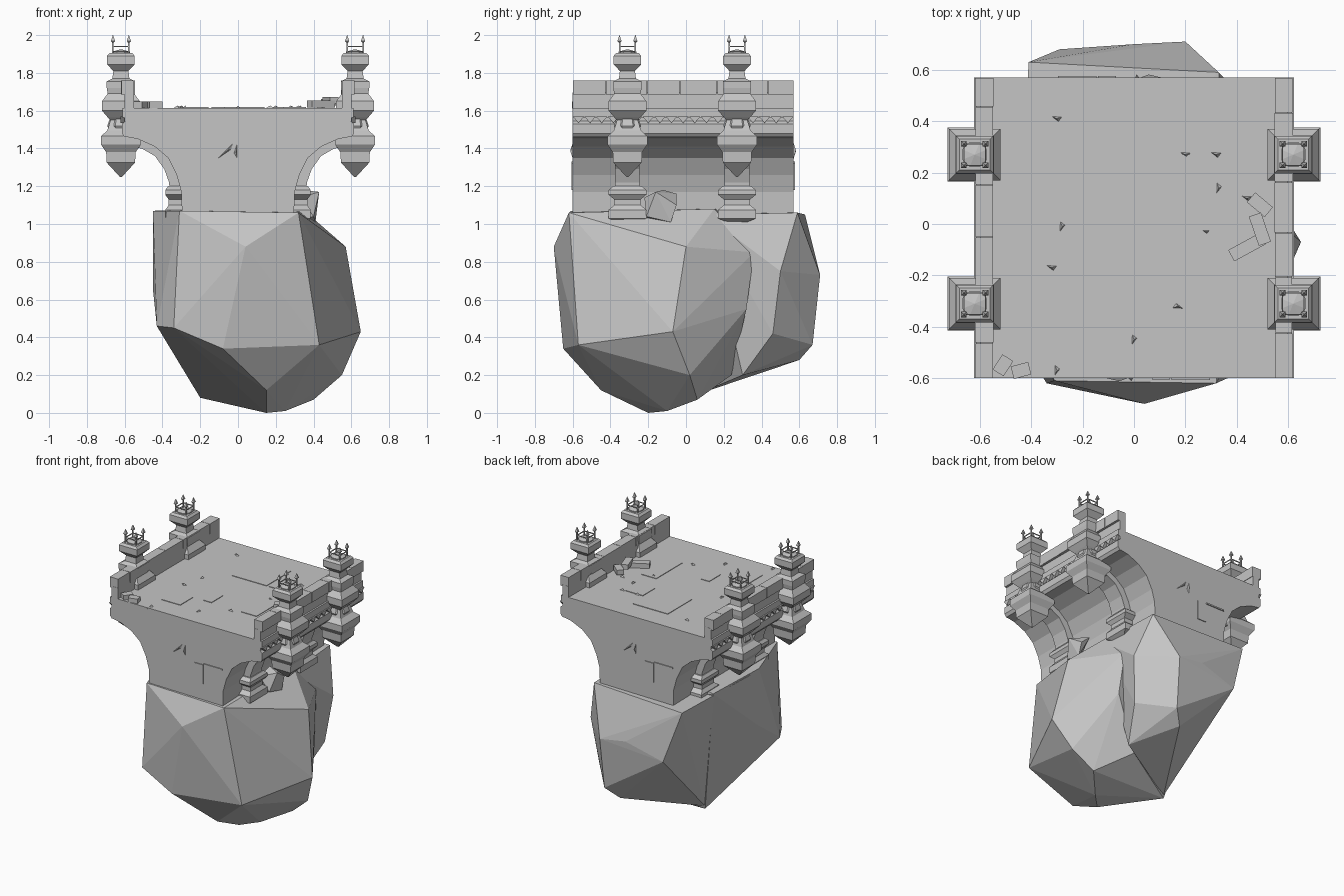
import bpy
import bmesh
import math
import random
from mathutils import Matrix, Vector

random.seed(4)
default_cube = bpy.data.objects.get("Cube")
if default_cube:
    bpy.data.objects.remove(default_cube, do_unlink=True)

# Single stone material
stone = bpy.data.materials.new("grey stone")
stone.use_nodes = True
stone_colour = (0.56, 0.56, 0.56, 1)
stone.diffuse_color = stone_colour
stone.node_tree.nodes["Principled BSDF"].inputs["Base Color"].default_value = stone_colour


def finish(name, bm):
    """Turn a bmesh into a flat shaded stone object."""
    bmesh.ops.recalc_face_normals(bm, faces=bm.faces)
    mesh = bpy.data.meshes.new(name)
    bm.to_mesh(mesh)
    bm.free()
    mesh.materials.append(stone)
    part = bpy.data.objects.new(name, mesh)
    bpy.context.collection.objects.link(part)


def add_hull(bm, points):
    verts = [bm.verts.new(point) for point in points]
    result = bmesh.ops.convex_hull(bm, input=verts)
    unused = {v for v in result["geom_interior"] + result["geom_unused"]
              if isinstance(v, bmesh.types.BMVert)}
    bmesh.ops.delete(bm, geom=list(unused), context="VERTS")


def add_box(bm, centre, size, turn=0):
    matrix = (Matrix.Translation(centre) @ Matrix.Rotation(turn, 4, "Z")
              @ Matrix.Diagonal((*size, 1)))
    bmesh.ops.create_cube(bm, size=1, matrix=matrix)


def add_prism(bm, outline, start, end):
    """Extrude an x-z outline along y."""
    front = [bm.verts.new((x, start, z)) for x, z in outline]
    back = [bm.verts.new((x, end, z)) for x, z in outline]
    bm.faces.new(front)
    bm.faces.new(back[::-1])
    for i in range(len(outline)):
        j = (i + 1) % len(outline)
        bm.faces.new((front[i], back[i], back[j], front[j]))


def add_stack(bm, x, y, rings, sides=4, depth=1.0):
    """Loft polygonal rings given as (half width, height)."""
    loops = []
    for half, z in rings:
        radius = half / math.cos(math.pi / sides)
        angles = [math.tau * (i + 0.5) / sides for i in range(sides)]
        loops.append([bm.verts.new((x + radius * depth * math.cos(a),
                                    y + radius * math.sin(a), z)) for a in angles])
    bm.faces.new(loops[0][::-1])
    bm.faces.new(loops[-1])
    for low, high in zip(loops, loops[1:]):
        for i in range(sides):
            j = (i + 1) % sides
            bm.faces.new((low[i], low[j], high[j], high[i]))


# Two faceted boulders with one shared sheer side, and a small stone
front_boulder = [
    (-.31, -.61, 1.07), (.32, -.62, 1.06), (.04, -.7, .88), (-.34, -.62, .45),
    (-.43, -.47, .46), (-.45, -.2, 1.07), (-.45, -.2, .65), (-.08, -.65, .34),
    (.43, -.57, .36), (.15, -.45, .12), (-.2, .065, .08), (.15, -.2, 0),
    (.25, -.1, .01), (.4, .06, .07), (.55, .02, .2), (.65, -.07, .43),
    (.57, 0, .88), (.4, .32, .55), (.38, .36, .85), (.2, .24, .2),
    (-.43, .3, 1.07), (.34, .15, 1.08)]
rear_boulder = [
    (-.45, -.1, 1.06), (-.41, .63, 1.05), (-.29, .68, .68), (0, .7, .76),
    (.2, .71, .73), (.33, .59, 1.06), (.42, .5, .75), (.38, .46, .42),
    (.3, .3, .2), (-.13, .25, .2), (.11, .6, .28), (.19, .67, .36),
    (-.2, .065, .1), (.36, .1, 1.05)]
small_stone = [(.33, -.22, 1.14), (.33, -.2, 1.02), (.4, -.21, 1.04), (.41, -.08, 1.01),
               (.43, -.16, 1.17), (.41, -.05, 1.1), (.34, -.05, 1.16), (.34, -.12, 1.18)]
for name, points in (("front_boulder", front_boulder), ("rear_boulder", rear_boulder),
                     ("small_stone", small_stone)):
    bm = bmesh.new()
    add_hull(bm, points)
    finish(name, bm)

# Platform body with curved flanks
FRONT, BACK, TOP = -.6, .57, 1.615
flank = [(.585, TOP), (.585, 1.46), (.53, 1.45), (.44, 1.41), (.37, 1.35),
         (.325, 1.26), (.3, 1.17), (.295, 1)]
bm = bmesh.new()
add_prism(bm, flank + [(-x, z) for x, z in reversed(flank)], FRONT, BACK)
finish("platform", bm)

# Small stone chips on the deck
bm = bmesh.new()
chips = [(-.3, .41), (-.28, -.01), (.28, -.03), (.17, -.32), (0, -.45), (-.3, -.57),
         (.32, .27), (.2, .27), (.44, .1), (-.32, -.17), (.33, .14)]
for x, y in chips:
    along = Matrix.Rotation(random.choice((0, math.pi / 2, math.pi)), 3, "Z")
    shape = [(-.035, .015, -.01), (.035, .012, -.01), (.01, -.02, -.01), (0, 0, .012)]
    add_hull(bm, [along @ Vector(p) + Vector((x, y, TOP)) for p in shape])
finish("deck_chips", bm)

# Chipped blocks on the two end walls
bm = bmesh.new()
for side, y in ((1, FRONT), (-1, BACK)):
    for wedge in (((-.15, 1.31), (0, 1.46), (-.02, 1.4)), ((-.03, 1.37), (0, 1.32), (0, 1.46))):
        middle = [sum(axis) / 3 for axis in zip(*wedge)]
        add_hull(bm, [(side * x, y + side * .01, z) for x, z in wedge]
                 + [(side * middle[0], y - side * .012, middle[1])])
    add_box(bm, (side * .105, y, 1.25), (.07, .012, .14))
    add_box(bm, (side * .22, y, 1.325), (.15, .014, .01))
finish("end_wall_chips", bm)

# Slightly raised paving slabs
bm = bmesh.new()
for x, y, width, length in ((0, .27, .28, .28), (-.23, -.37, .15, .15), (.23, .2, .14, .14),
                            (.3, -.15, .12, .3), (-.04, -.23, .065, .13)):
    add_box(bm, (x, y, TOP), (width, length, .008))
finish("paving_slabs", bm)

# Fallen blocks on the deck
bm = bmesh.new()
for x, y, z, size, turn in ((.49, .075, .03, .09, -.7), (.44, -.09, .02, .14, .5),
                            (.49, -.02, .04, .12, 1.9), (-.51, -.55, .015, .07, 1),
                            (-.44, -.57, .015, .07, .25)):
    add_box(bm, (x, y, TOP + z), (size, .05, .035), turn)
finish("fallen_blocks", bm)

# Side parapets: base ledge, wall, uneven coping and pointed trim
parapet_base = [(.54, 1.46), (.6, 1.46), (.615, 1.48), (.615, 1.53), (.59, 1.55), (.54, 1.55)]
for side, label in ((1, "left"), (-1, "right")):
    bm = bmesh.new()
    add_prism(bm, [(side * x, z) for x, z in parapet_base], FRONT, BACK)
    add_box(bm, (side * .575, (FRONT + BACK) / 2, 1.62), (.05, BACK - FRONT, .15))
    add_box(bm, (side * .585, (FRONT + BACK) / 2, 1.59), (.055, BACK - FRONT, .05))
    finish(label + "_parapet", bm)

    bm = bmesh.new()
    y = FRONT
    while y < BACK - .01:
        length = min(random.uniform(.12, .22), BACK - y)
        add_box(bm, (side * .583, y + length / 2, 1.722),
                (.07 + random.uniform(-.006, .004), length - .003, .075))
        y += length
    finish(label + "_coping", bm)

    bm = bmesh.new()
    teeth = 19
    step = (BACK - FRONT) / teeth
    for i in range(teeth):
        y = FRONT + i * step
        add_hull(bm, [(side * x, y + d * step, z) for x in (.58, .622)
                      for d, z in ((0, 1.57), (1, 1.57), (.5, 1.535))])
    finish(label + "_pointed_trim", bm)

# Towers with pendants, arched ribs and corbels
tower_rings = [(.006, 1.25), (.075, 1.325), (.078, 1.38), (.105, 1.42), (.105, 1.465),
               (.072, 1.495), (.055, 1.55), (.07, 1.565), (.1, 1.6), (.1, 1.65),
               (.07, 1.69), (.075, 1.72), (.075, 1.755), (.045, 1.77), (.04, 1.81),
               (.073, 1.845), (.073, 1.89), (.06, 1.905)]
collar_rings = [(.055, 1.48), (.072, 1.52), (.055, 1.57)]
corbel_rings = [(.03, 1), (.1, 1.03), (.1, 1.075), (.07, 1.1), (.07, 1.13),
                (.1, 1.155), (.1, 1.18), (.075, 1.2)]
rib = [(.28, 1.15), (.36, 1.15), (.365, 1.22), (.39, 1.29), (.44, 1.36), (.51, 1.4),
       (.6, 1.41), (.6, 1.47), (.5, 1.46), (.42, 1.42), (.34, 1.34), (.3, 1.24)]
spike_rings = [(.004, 1.9), (.004, 1.96), (.011, 1.968), (.001, 2)]
for side, side_label in ((1, "left"), (-1, "right")):
    for centre, end_label in ((-.31, "front"), (.27, "back")):
        label = end_label + "_" + side_label
        x = side * .62

        bm = bmesh.new()
        add_stack(bm, x, centre, tower_rings)
        add_stack(bm, x, centre, collar_rings, sides=8)
        add_stack(bm, x, centre, [(.048, 1.9), (.048, 1.912), (.002, 1.925)], sides=8)
        finish(label + "_tower", bm)

        bm = bmesh.new()
        for turn in (-1, 1):
            for other in (-1, 1):
                add_stack(bm, x + turn * .042, centre + other * .042, spike_rings)
            add_box(bm, (x + turn * .042, centre, 1.94), (.005, .084, .006))
            add_box(bm, (x, centre + turn * .042, 1.94), (.084, .005, .006))
        finish(label + "_spiked_crown", bm)

        bm = bmesh.new()
        add_prism(bm, [(side * px, z) for px, z in rib], centre - .065, centre + .065)
        finish(label + "_arch_rib", bm)

        bm = bmesh.new()
        add_stack(bm, side * .325, centre, corbel_rings, depth=.6)
        finish(label + "_corbel", bm)
